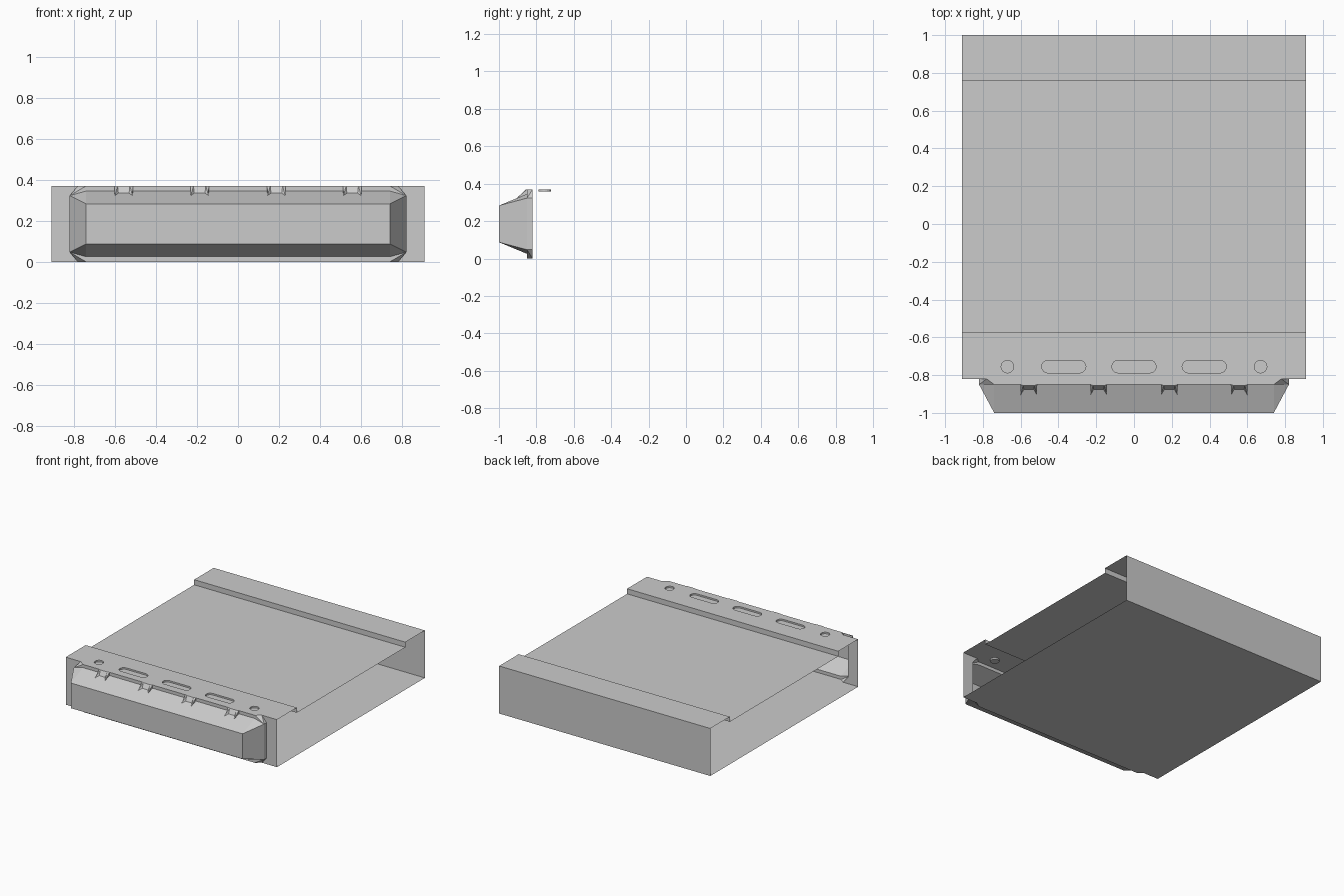
import bpy, bmesh, math

if "Cube" in bpy.data.objects:
    bpy.data.objects.remove(bpy.data.objects["Cube"])

W, H, ZM = 0.91, 0.37, 0.185      # half width, height, mid height
FRONT, LIP = -0.82, -0.85         # front plane, bumper rim plane


def finish(name, bm, mirror=False):
    bmesh.ops.remove_doubles(bm, verts=bm.verts, dist=1e-5)
    bmesh.ops.recalc_face_normals(bm, faces=bm.faces)
    me = bpy.data.meshes.new(name)
    bm.to_mesh(me)
    bm.free()
    ob = bpy.data.objects.new(name, me)
    bpy.context.collection.objects.link(ob)
    if mirror:
        m = ob.modifiers.new("mirror", 'MIRROR')
        m.merge_threshold = 1e-4
    return ob


def face(bm, pts):
    return bm.faces.new([bm.verts.new(p) for p in pts])


# Sheet body: open profile swept across x, sides left open
bm = bmesh.new()
profile = [(FRONT, 0), (1, 0), (1, H), (0.76, H), (0.76, H - 0.04),
           (-0.575, H - 0.04), (-0.575, H)]
for (y0, z0), (y1, z1) in zip(profile, profile[1:]):
    face(bm, [(-W, y0, z0), (W, y0, z0), (W, y1, z1), (-W, y1, z1)])
finish("body_shell", bm)


# Front top strip with shallow round and long recesses
def capsule(cx, half, r=0.0335, n=8):
    pts = []
    for side in (1, -1):
        for i in range(n + 1):
            a = math.pi * (i / n - 0.5) + (0 if side > 0 else math.pi)
            pts.append((cx + side * (half - r) + r * math.cos(a), -0.755 + r * math.sin(a)))
    # drop coincident points of full circles
    out = []
    for p in pts:
        if not any(math.dist(p, q) < 1e-5 for q in out):
            out.append(p)
    return out


slots = [capsule(x, 0.0335) for x in (-0.67, 0.67)] + \
        [capsule(x, 0.117) for x in (-0.372, 0, 0.372)]
rim = [(-W, FRONT), (W, FRONT), (W, -0.575), (-W, -0.575)]
bm = bmesh.new()
edges = []
for loop in [rim] + slots:
    vs = [bm.verts.new((x, y, H)) for x, y in loop]
    edges += [bm.edges.new((vs[i - 1], vs[i])) for i in range(len(vs))]
bmesh.ops.triangle_fill(bm, edges=edges, use_beauty=True, normal=(0, 0, 1))
finish("top_front_strip", bm)

bm = bmesh.new()
for loop in slots:
    face(bm, [(x, y, H - 0.012) for x, y in loop])
    for (x0, y0), (x1, y1) in zip(loop, loop[1:] + loop[:1]):
        face(bm, [(x0, y0, H), (x1, y1, H), (x1, y1, H - 0.012), (x0, y0, H - 0.012)])
finish("slot_recesses", bm)

# Front wall cheeks beside the bumper opening
bm = bmesh.new()
face(bm, [(x, FRONT, ZM + h) for x, h in
          [(W, -ZM), (W, ZM), (0.78, ZM), (0.82, 0.138), (0.82, -0.138), (0.78, -ZM)]])
finish("front_wall", bm, True)

# Hollow bumper: right half, mirrored
bm = bmesh.new()
xf, xs = 0.74, 0.82
face(bm, [(0, -1, ZM - 0.098), (xf, -1, ZM - 0.098), (xf, -1, ZM + 0.098), (0, -1, ZM + 0.098)])
face(bm, [(xf, -1, ZM - 0.098), (xs, LIP, ZM - 0.138), (xs, LIP, ZM + 0.138), (xf, -1, ZM + 0.098)])
face(bm, [(xs, LIP, ZM - 0.138), (xs, FRONT, ZM - 0.138), (xs, FRONT, ZM + 0.138), (xs, LIP, ZM + 0.138)])
for s in (1, -1):
    f, a, d, t = (ZM + s * h for h in (0.098, 0.16, 0.138, ZM))
    face(bm, [(0, -1, f), (xf, -1, f), (xf, LIP, a), (0, LIP, a)])      # long slope
    face(bm, [(xf, -1, f), (xs, LIP, d), (xf, LIP, a)])                 # corner
    face(bm, [(0, LIP, a), (xf, LIP, a), (xf, LIP, t), (0, LIP, t)])    # lip
    face(bm, [(0, LIP, t), (xf, LIP, t), (0.78, FRONT, t), (0, FRONT, t)])
    face(bm, [(xf, LIP, a), (xs, LIP, d), (xf, LIP, t)])                # flares
    face(bm, [(xs, LIP, d), (0.78, FRONT, t), (xf, LIP, t)])
    face(bm, [(xs, LIP, d), (xs, FRONT, d), (0.78, FRONT, t)])
finish("bumper", bm, True)

# Small two-legged clips along the top of the bumper
bm = bmesh.new()
for c in (0.187, 0.557):
    face(bm, [(c - 0.03, -0.855, H), (c + 0.03, -0.855, H), (c + 0.026, -0.875, 0.335), (c - 0.026, -0.875, 0.335)])
    face(bm, [(c - 0.045, LIP, H), (c + 0.045, LIP, H), (c + 0.03, -0.855, H), (c - 0.03, -0.855, H)])
    for s in (1, -1):
        o, i, tip = c + s * 0.045, c + s * 0.03, (c + s * 0.043, -0.905, 0.323)
        face(bm, [(o, LIP, H), (o, LIP, 0.345), tip])
        face(bm, [(o, LIP, H), tip, (i, -0.855, H)])
        face(bm, [(i, -0.855, H), tip, (c + s * 0.026, -0.875, 0.335)])
finish("bumper_clips", bm, True)
